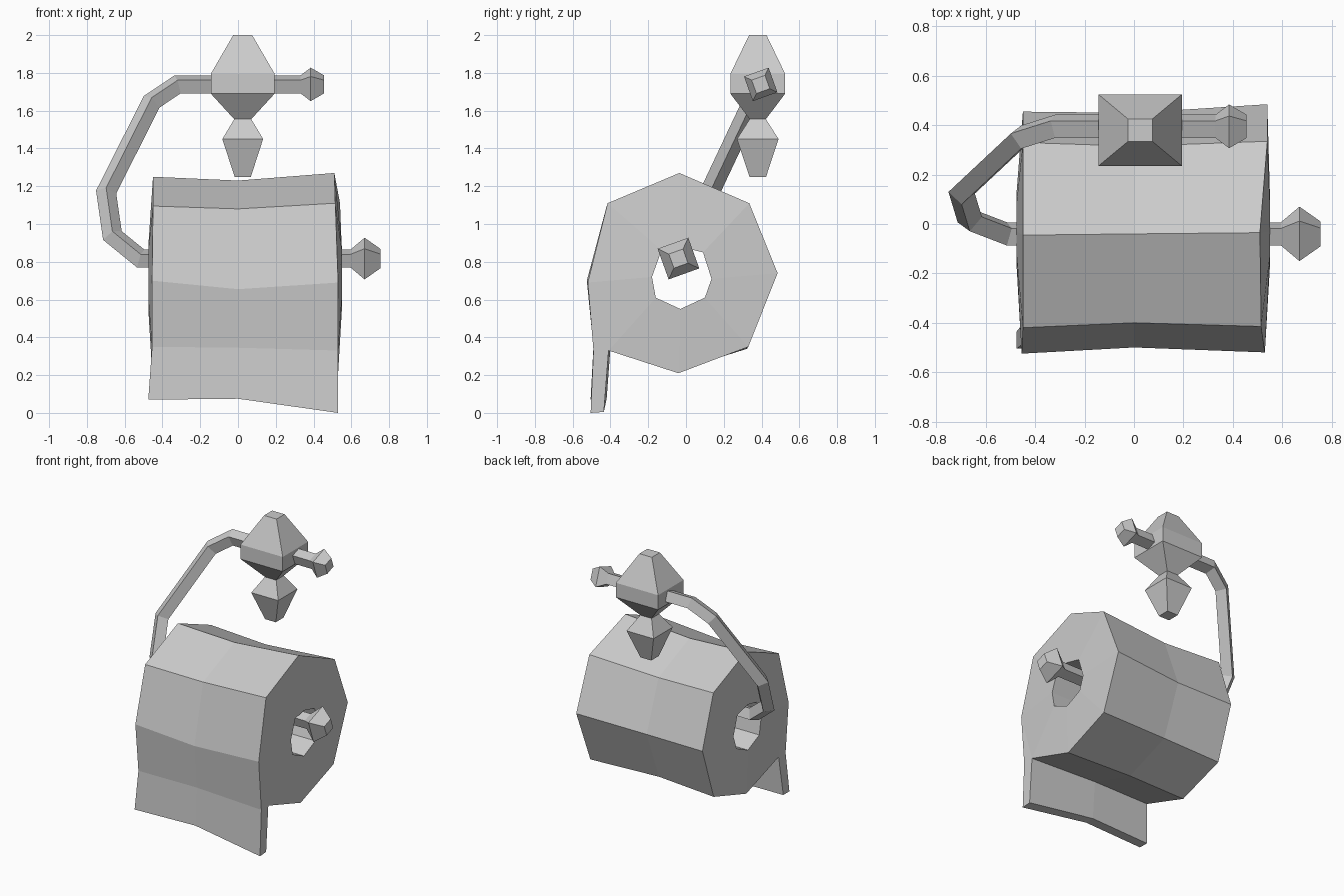
import bpy
from mathutils import Vector

if "Cube" in bpy.data.objects:
    bpy.data.objects.remove(bpy.data.objects["Cube"])


def make(name, verts, faces):
    me = bpy.data.meshes.new(name)
    me.from_pydata([tuple(v) for v in verts], [], faces)
    import bmesh
    bm = bmesh.new()
    bm.from_mesh(me)
    bmesh.ops.recalc_face_normals(bm, faces=bm.faces)
    bm.to_mesh(me)
    bm.free()
    ob = bpy.data.objects.new(name, me)
    bpy.context.collection.objects.link(ob)
    return ob


def loft(name, rings):
    """Join a list of equal rings into a capped solid."""
    n = len(rings[0])
    faces = [(r * n + i, r * n + (i + 1) % n, (r + 1) * n + (i + 1) % n, (r + 1) * n + i)
             for r in range(len(rings) - 1) for i in range(n)]
    last = (len(rings) - 1) * n
    faces += [tuple(range(n)), tuple(range(last, last + n))]
    return make(name, [v for ring in rings for v in ring], faces)


# Paper roll: uneven octagon with a hanging sheet, (y, z) at left, middle and right
left = [(-.045, 1.25), (.33, 1.095), (.455, .72), (.325, .34), (-.04, .225), (-.41, .35),
        (-.435, .07), (-.505, .07), (-.49, .35), (-.525, .70), (-.42, 1.095)]
mid = [(-.04, 1.23), (.315, 1.08), (.45, .72), (.31, .36), (-.04, .23), (-.40, .345),
       (-.42, .075), (-.49, .075), (-.475, .345), (-.50, .655), (-.40, 1.08)]
right = [(-.035, 1.27), (.335, 1.11), (.485, .74), (.33, .35), (-.04, .21), (-.41, .33),
         (-.435, .005), (-.505, 0), (-.49, .33), (-.52, .69), (-.415, 1.11)]
hole = [(-.03, .88), (.09, .85), (.135, .71), (.10, .61),
        (-.03, .55), (-.16, .61), (-.18, .72), (-.13, .86)]
x_left = [-.45, -.45, -.45, -.45, -.455, -.455, -.475, -.475, -.455, -.455, -.45]
x_right = [.51, .54, .54, .535, .53, .53, .53, .53, .53, .53, .515]

N, H = 11, 8
verts = [(x, *p) for x, p in zip(x_left, left)] + [(0, *p) for p in mid]
verts += [(x, *p) for x, p in zip(x_right, right)]
verts += [(-.475, *p) for p in hole] + [(.55, *p) for p in hole]
faces = [(r * N + i, r * N + (i + 1) % N, (r + 1) * N + (i + 1) % N, (r + 1) * N + i)
         for r in range(2) for i in range(N)]
h0, h1 = 3 * N, 3 * N + H
faces += [(h0 + i, h0 + (i + 1) % H, h1 + (i + 1) % H, h1 + i) for i in range(H)]
rim = [0, 1, 2, 3, 4, 5, 9, 10]          # outer corners facing the hole corners
for o, h in ((0, h0), (2 * N, h1)):
    for i in range(H):
        j = (i + 1) % H
        faces.append((o + rim[i], o + rim[j], h + j, h + i))
    faces += [(o + 5, o + 8, o + 9), (o + 5, o + 6, o + 7, o + 8)]
make("paper_roll", verts, faces)

# Bent holder rod with a knob at each end, swept in a tilted plane: (x, distance, radius)
path = [(.755, 0, .056), (.67, 0, .122), (.595, 0, .052), (-.515, 0, .052),
        (-.665, .135, .052), (-.698, .39, .052), (-.457, .918, .052), (-.32, 1.02, .052),
        (.33, 1.02, .052), (.385, 1.02, .098), (.455, 1.02, .053)]
origin, up, side = Vector((0, -.04, .817)), Vector((0, .427, .904)), Vector((0, -.904, .427))
rings = []
for i, (x, t, r) in enumerate(path):
    p = Vector((x, t))
    dirs = []
    if i:
        dirs.append((p - Vector(path[i - 1][:2])).normalized())
    if i < len(path) - 1:
        dirs.append((Vector(path[i + 1][:2]) - p).normalized())
    d = sum(dirs, Vector((0, 0))).normalized()
    k = r / d.dot(dirs[0])               # mitre length
    m = Vector((-d.y, d.x)) * k
    c = origin + Vector((x, 0, 0)) + up * t
    off = Vector((m.x, 0, 0)) + up * m.y
    rings.append([c + off, c + side * r, c - off, c - side * r])
loft("holder_rod", rings)


# Square turned mount and its pendant: (z, half width x, half depth y)
def turned(name, levels, cx=.025, cy=.38):
    loft(name, [[(cx + sx * hx, cy + sy * hy, z)
                 for sx, sy in ((-1, -1), (1, -1), (1, 1), (-1, 1))]
                for z, hx, hy in levels])


turned("mount", [(2.0, .05, .046), (1.795, .169, .145), (1.69, .169, .145), (1.555, .045, .043)])
turned("pendant", [(1.555, .045, .043), (1.45, .108, .11), (1.25, .043, .044)])
